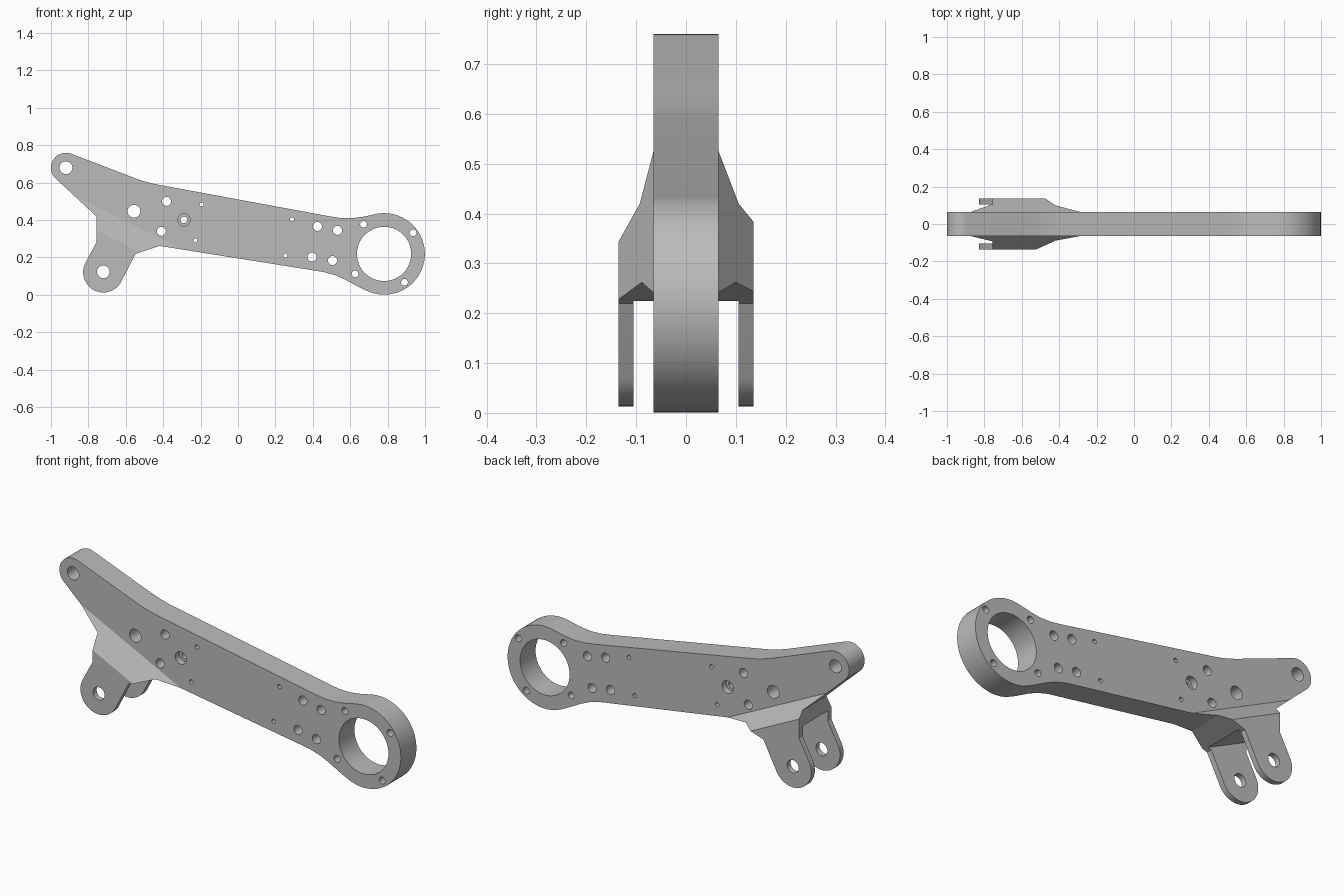
import bpy, bmesh
from math import sin, cos, radians
from mathutils import Vector

cube = bpy.data.objects.get("Cube")
if cube:
    bpy.data.objects.remove(cube, do_unlink=True)

SLOPE = -0.49  # direction of the flared bracket crease in the xz plane

grey = bpy.data.materials.new("machined_grey")
grey.use_nodes = True
grey.diffuse_color = (0.5, 0.5, 0.5, 1)
grey.node_tree.nodes["Principled BSDF"].inputs["Base Color"].default_value = (0.5, 0.5, 0.5, 1)


def arc(cx, cz, r, a0, a1):
    n = max(4, round(abs(a1 - a0) / 6))
    angles = [radians(a0 + (a1 - a0) * i / n) for i in range(n + 1)]
    return [(cx + r * cos(a), cz + r * sin(a)) for a in angles]


def extrude(bm, points, vector):
    face = bm.faces.new([bm.verts.new(p) for p in points])
    out = bmesh.ops.extrude_face_region(bm, geom=[face])
    verts = [g for g in out["geom"] if isinstance(g, bmesh.types.BMVert)]
    bmesh.ops.translate(bm, verts=verts, vec=Vector(vector))


def make(name, bm):
    bmesh.ops.recalc_face_normals(bm, faces=bm.faces[:])
    mesh = bpy.data.meshes.new(name)
    bm.to_mesh(mesh)
    bm.free()
    mesh.materials.append(grey)
    obj = bpy.data.objects.new(name, mesh)
    bpy.context.collection.objects.link(obj)
    return obj


def plates(name, outlines, y0, y1):
    """Outlines in xz, extruded from y0 to y1."""
    bm = bmesh.new()
    for pts in outlines:
        extrude(bm, [(x, y0, z) for x, z in pts], (0, y1 - y0, 0))
    return make(name, bm)


def sloped_bar(name, section):
    """Section of (y, height over the origin), swept along the crease."""
    bm = bmesh.new()
    x0, length = -1.3, 2.6
    extrude(bm, [(x0, y, h + SLOPE * x0) for y, h in section],
            (length, 0, SLOPE * length))
    return make(name, bm)


def combine(target, tool, operation):
    mod = target.modifiers.new(operation.title(), "BOOLEAN")
    mod.operation, mod.solver, mod.object = operation, "EXACT", tool
    bpy.context.view_layer.objects.active = target
    bpy.ops.object.modifier_apply(modifier=mod.name)
    bpy.data.objects.remove(tool, do_unlink=True)


# Side outline: tip eye, arm top, ring, arm bottom, fork lug
outline = (arc(-0.92, 0.68, 0.08, 227, 68.5)
           + [(-0.59, 0.639), (-0.545, 0.622), (-0.5, 0.607), (-0.455, 0.595), (-0.41, 0.586),
              (0.49, 0.42), (0.55, 0.411), (0.61, 0.41), (0.67, 0.418)]
           + arc(0.781, 0.219, 0.218, 105, -112)
           + [(0.66, 0.035), (0.57, 0.083), (0.52, 0.105), (0.46, 0.122),
              (-0.42, 0.262), (-0.548, 0.219)]
           + arc(-0.72, 0.121, 0.108, -28.6, -208.6)
           + [(-0.757, 0.281), (-0.757, 0.42)])
arm = plates("linkage_arm", [outline], -0.14, 0.14)

# Thin arm that flares out to the fork width below the crease
flare = sloped_bar("flare_envelope", [
    (-0.065, 1.5), (-0.065, 0.099), (-0.135, -0.027), (-0.135, -1),
    (0.135, -1), (0.135, 0.013), (0.065, 0.099), (0.065, 1.5)])
combine(arm, flare, "INTERSECT")

# Slot between the two fork lugs
slot = sloped_bar("fork_slot", [(-0.105, -1), (0.105, -1), (0.105, -0.035), (-0.105, -0.035)])
combine(arm, slot, "DIFFERENCE")

# Through holes, grouped by radius
holes = {
    0.145: [(0.781, 0.219)],
    0.034: [(-0.92, 0.68), (-0.72, 0.123), (-0.556, 0.447)],
    0.024: [(-0.382, 0.5), (-0.41, 0.34), (0.425, 0.366), (0.532, 0.345),
            (0.396, 0.203), (0.505, 0.184)],
    0.018: [(-0.289, 0.401), (0.671, 0.377), (0.936, 0.332), (0.626, 0.112), (0.89, 0.067)],
    0.011: [(-0.195, 0.484), (-0.227, 0.291), (0.289, 0.404), (0.254, 0.211)],
}
circles = [arc(x, z, r, 0, 360)[:-1] for r, spots in holes.items() for x, z in spots]
combine(arm, plates("hole_cutters", circles, -0.3, 0.3), "DIFFERENCE")

# Counterbore on both faces of the pivot hole
for side in (-1, 1):
    bore = plates("counterbore", [arc(-0.289, 0.401, 0.033, 0, 360)[:-1]], side * 0.03, side * 0.2)
    combine(arm, bore, "DIFFERENCE")

bpy.ops.object.select_all(action="DESELECT")
arm.select_set(True)
bpy.context.view_layer.objects.active = arm
bpy.ops.object.shade_smooth_by_angle(angle=radians(20))
